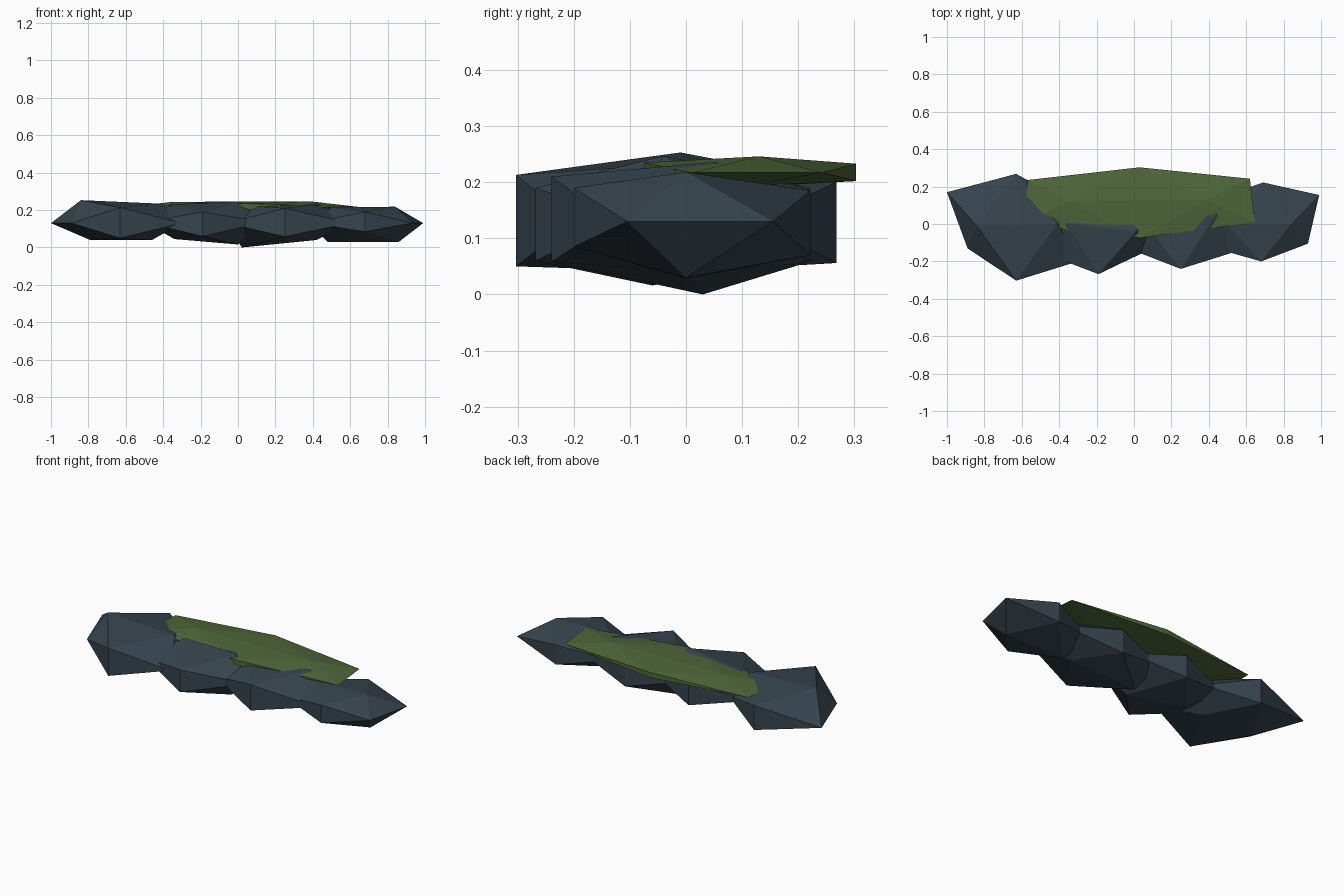
import bpy, bmesh

if "Cube" in bpy.data.objects:
    bpy.data.objects.remove(bpy.data.objects["Cube"])

def material(name, rgb):
    m = bpy.data.materials.new(name)
    m.diffuse_color = (*rgb, 1)
    m.use_nodes = True
    m.node_tree.nodes["Principled BSDF"].inputs["Base Color"].default_value = m.diffuse_color
    return m

slate = material("slate", (0.037, 0.058, 0.076))
moss_green = material("moss green", (0.078, 0.136, 0.042))

def boulder(name, mat, mids, mid_z, front, back, top, bottom):
    """Irregular 20-sided stone: four waist corners, upright front and back
    edges (x, y, z low, z high), and a top and bottom ridge (two x,y,z ends)."""
    pts = [(x, y, mid_z) for x, y in mids]
    for x, y, lo, hi in (front, back):
        pts += [(x, y, lo), (x, y, hi)]
    pts += list(top) + list(bottom)
    bm = bmesh.new()
    for p in pts:
        bm.verts.new(p)
    bmesh.ops.convex_hull(bm, input=bm.verts[:])
    bmesh.ops.recalc_face_normals(bm, faces=bm.faces[:])
    me = bpy.data.meshes.new(name)
    bm.to_mesh(me)
    bm.free()
    me.materials.append(mat)
    ob = bpy.data.objects.new(name, me)
    bpy.context.collection.objects.link(ob)

# row of overlapping flat stones, left to right
boulder("stone_left", slate,
        [(-1, .17), (-.89, -.13), (-.30, -.2), (-.36, .12)], .13,
        (-.63, -.303, .05, .213), (-.63, .268, .056, .2),
        [(-.84, -.01, .253), (-.41, 0, .234)], [(-.79, 0, .04), (-.46, 0, .04)])
boulder("stone_mid_left", slate,
        [(-.5, .12), (-.5, -.15), (.14, -.11), (.13, .12)], .135,
        (-.19, -.268, .06, .19), (-.17, .22, .06, .19),
        [(-.36, 0, .23), (.01, -.04, .247)], [(-.34, 0, .045), (.0, -.06, .016)])
boulder("stone_mid_right", slate,
        [(-.06, .13), (-.06, -.12), (.6, -.13), (.58, .13)], .13,
        (.25, -.24, .058, .21), (.25, .21, .055, .19),
        [(.06, 0, .222), (.44, .05, .236)], [(.02, .03, 0), (.42, 0, .04)])
boulder("stone_right", slate,
        [(.4, .12), (.38, -.115), (.93, -.105), (.99, .155)], .13,
        (.68, -.2, .085, .19), (.69, .222, .07, .185),
        [(.5, 0, .215), (.84, 0, .218)], [(.48, 0, .028), (.86, 0, .03)])

# thin moss cap lying over the back of the row
boulder("moss_cap", moss_green,
        [(-.57, .235), (-.58, 0), (.645, .01), (.62, .242)], .217,
        (.03, -.075, .203, .235), (.03, .303, .202, .233),
        [(-.35, .12, .244), (.39, .13, .246)], [(-.35, .12, .192), (.4, .12, .194)])
